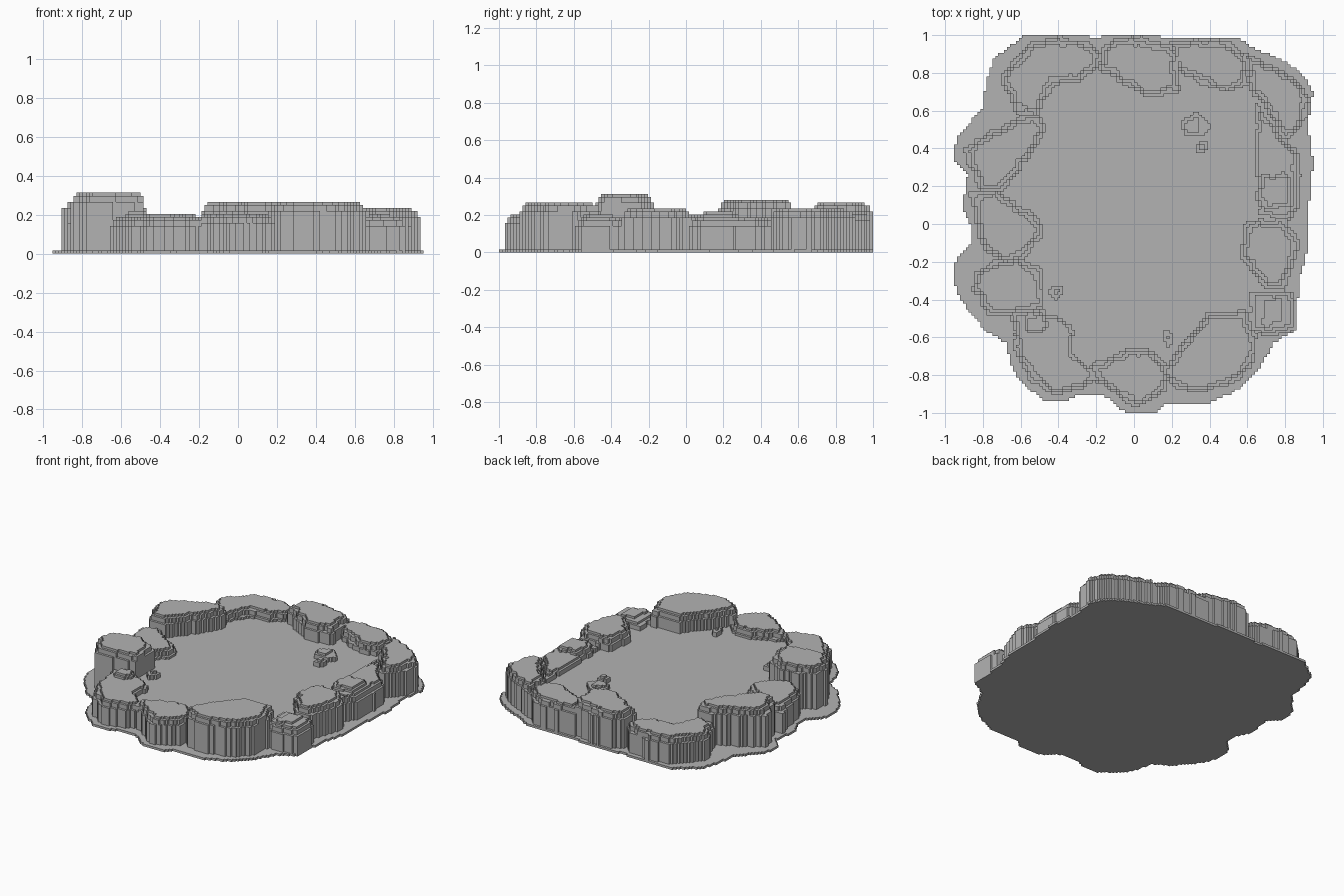
import bpy
import bmesh
import math
from mathutils import Vector, noise
from mathutils.geometry import intersect_point_line

cube = bpy.data.objects.get("Cube")
if cube:
    bpy.data.objects.remove(cube, do_unlink=True)

VOXEL = 2 / 128
PLATE_TOP = VOXEL
FLOOR_TOP = 9 * VOXEL

stone = bpy.data.materials.new("grey_stone")
stone.use_nodes = True
GREY = (0.45, 0.45, 0.45, 1)
stone.diffuse_color = GREY
stone.node_tree.nodes["Principled BSDF"].inputs["Base Color"].default_value = GREY


def inside_depth(point, outline):
    """Distance from a point to the outline, positive inside it."""
    inside, nearest = False, math.inf
    for a, b in zip(outline, outline[1:] + outline[:1]):
        foot, t = intersect_point_line(point, a, b)
        foot = a if t < 0 else b if t > 1 else foot
        nearest = min(nearest, (point - foot.to_2d()).length)
        if (a.y > point.y) != (b.y > point.y):
            if point.x < a.x + (point.y - a.y) * (b.x - a.x) / (b.y - a.y):
                inside = not inside
    return nearest if inside else -nearest


def voxel_mesh(name, columns, bottom):
    """Turn a {cell: height} map into one blocky closed mesh."""
    bm = bmesh.new()

    def quad(*corners):
        bm.faces.new([bm.verts.new((x * VOXEL, y * VOXEL, z)) for x, y, z in corners])

    for (i, j), top in columns.items():
        ring = [(i, j), (i + 1, j), (i + 1, j + 1), (i, j + 1)]
        quad(*[(x, y, top) for x, y in ring])
        quad(*[(x, y, bottom) for x, y in reversed(ring)])
        neighbours = [(i, j - 1), (i + 1, j), (i, j + 1), (i - 1, j)]
        for side, cell in enumerate(neighbours):
            low = columns.get(cell, bottom)
            if low < top:
                a, b = ring[side], ring[(side + 1) % 4]
                quad((*a, low), (*b, low), (*b, top), (*a, top))
    # Weld the cells and merge flat areas into large faces
    bmesh.ops.remove_doubles(bm, verts=bm.verts, dist=VOXEL / 50)
    bmesh.ops.dissolve_limit(bm, angle_limit=math.radians(1), verts=bm.verts, edges=bm.edges)
    bmesh.ops.triangulate(bm, faces=[f for f in bm.faces if len(f.verts) > 4])
    mesh = bpy.data.meshes.new(name)
    bm.to_mesh(mesh)
    bm.free()
    mesh.materials.append(stone)
    obj = bpy.data.objects.new(name, mesh)
    bpy.context.scene.collection.objects.link(obj)
    return obj


def slab(name, points, top, bottom=0.0, ledges=(), rough=0.0):
    """Voxelise an outline given in hundredths; ledges are (depth, drop) steps at the rim."""
    outline = [Vector(p) / 100 for p in points]
    columns = {}
    spans = []
    for axis in range(2):
        values = [p[axis] for p in outline]
        spans.append(range(math.floor(min(values) / VOXEL) - 1, math.ceil(max(values) / VOXEL) + 1))
    for i in spans[0]:
        for j in spans[1]:
            centre = Vector((i + 0.5, j + 0.5)) * VOXEL
            depth = inside_depth(centre, outline)
            depth += rough * noise.noise((centre.x * 17, centre.y * 17, top * 40))
            if depth > 0:
                drop = sum(step for limit, step in ledges if depth < limit)
                columns[i, j] = round((top - drop * VOXEL) / VOXEL) * VOXEL
    return voxel_mesh(name, columns, bottom)


def rock(name, top, *points):
    slab(name, points, top, VOXEL / 2, ((0.016, 2), (0.034, 1)), 0.02)


# Thin ground plate with a wavy edge
slab("ground_plate", [
    (-58, 100), (-25, 100), (-21, 98), (-15, 100), (11, 100), (17, 98), (56, 98),
    (64, 93), (80, 86), (91, 78), (95, 69), (92, 53), (95, 32), (93, 13), (92, -13),
    (87, -32), (86, -56), (74, -63), (66, -77), (53, -89), (37, -96), (16, -95),
    (12, -100), (-4, -100), (-17, -90), (-30, -90), (-34, -93), (-48, -93), (-56, -87),
    (-64, -78), (-68, -63), (-79, -56), (-92, -40), (-96, -29), (-94, -18), (-86, -11),
    (-86, -2), (-91, 8), (-88, 26), (-96, 34), (-94, 46), (-80, 61), (-78, 77), (-74, 88),
], PLATE_TOP)

# Raised basin floor, its edge hidden under the rocks
slab("basin_floor", [
    (-55, 70), (-30, 85), (60, 85), (78, 62), (78, -45), (55, -65),
    (30, -80), (-40, -80), (-60, -60), (-70, -30), (-70, 35),
], FLOOR_TOP, VOXEL / 2)

# Rocks along the back
rock("back_right_rock", 0.20, (-55, 96), (-40, 99), (-25, 97), (-16, 90), (-21, 81), (-29, 75),
     (-43, 74), (-52, 56), (-62, 59), (-71, 77), (-66, 84))
rock("back_middle_rock", 0.265, (-16, 97), (3, 99), (19, 95), (24, 83), (23, 70), (8, 67),
     (-2, 72), (-19, 82))
rock("back_left_rock", 0.22, (19, 96), (35, 98), (51, 97), (61, 87), (60, 74), (48, 69),
     (32, 77), (23, 81))
rock("back_corner_rock", 0.235, (58, 91), (74, 84), (87, 76), (93, 66), (88, 50), (79, 45),
     (71, 60), (61, 70))

# Rocks along the model's left
rock("left_rear_rock", 0.19, (62, 68), (78, 48), (87, 40), (88, 8), (80, 1), (66, 3), (62, 28), (64, 48))
rock("left_rear_cap", 0.22, (67, 28), (84, 29), (84, 8), (70, 6), (64, 14))
rock("left_middle_rock", 0.24, (60, 2), (79, 3), (87, -10), (86, -18), (80, -34), (70, -35),
     (57, -18), (57, -8))
rock("left_front_rock", 0.19, (60, -34), (84, -35), (87, -57), (72, -60), (61, -57))
rock("left_front_cap", 0.21, (66, -38), (81, -36), (80, -52), (72, -58), (63, -56))

# Rocks along the front
rock("front_left_rock", 0.26, (38, -47), (60, -46), (65, -60), (63, -75), (52, -85), (35, -90),
     (20, -86), (16, -78), (22, -68))
rock("front_middle_rock", 0.21, (-25, -75), (-3, -66), (13, -67), (19, -80), (17, -88),
     (8, -95), (0, -97), (-6, -92), (-18, -84))
rock("front_right_rock", 0.19, (-65, -46), (-42, -46), (-32, -52), (-31, -67), (-16, -83),
     (-42, -91), (-55, -82), (-64, -65))
rock("front_right_cap", 0.22, (-61, -47), (-48, -46), (-42, -53), (-48, -59), (-58, -58))

# Rocks along the model's right
rock("right_front_rock", 0.305, (-75, -19), (-62, -18), (-49, -23), (-48, -45), (-65, -48),
     (-77, -49), (-85, -35), (-83, -25))
rock("right_middle_rock", 0.21, (-87, 16), (-72, 18), (-49, 2), (-48, -5), (-58, -18),
     (-70, -21), (-79, -14), (-84, 0))
rock("right_rear_rock", 0.275, (-60, 57), (-50, 57), (-46, 50), (-55, 35), (-70, 17), (-80, 17),
     (-87, 30), (-90, 40), (-80, 47))

# Small stones on the basin floor
for number, (x, y, radius) in enumerate([(32, 52, 7), (35, 40, 3.5), (-41, -36, 4), (18, -60, 4.5)]):
    ring = [(x + radius * math.cos(k * math.tau / 8), y + radius * math.sin(k * math.tau / 8))
            for k in range(8)]
    slab(f"small_stone_{number + 1}", ring, FLOOR_TOP + 3 * VOXEL, FLOOR_TOP - VOXEL / 2,
         ((0.02, 1),), 0.03)
